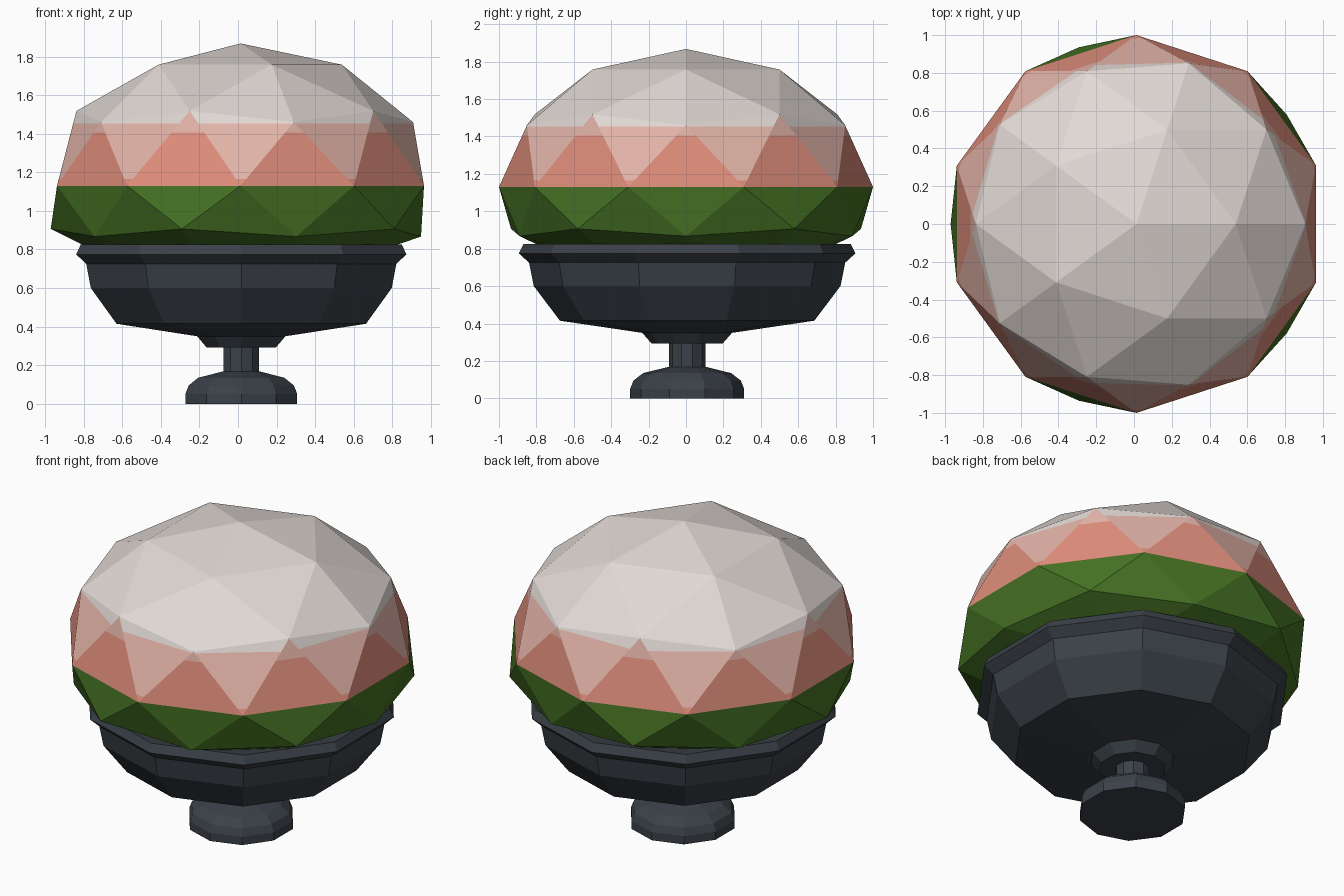
import bpy, bmesh, math

if "Cube" in bpy.data.objects:
    bpy.data.objects.remove(bpy.data.objects["Cube"])


def material(name, rgb):
    m = bpy.data.materials.new(name)
    m.diffuse_color = (*rgb, 1)
    m.use_nodes = True
    m.node_tree.nodes["Principled BSDF"].inputs["Base Color"].default_value = m.diffuse_color
    return m


STONE = material("dark slate", (0.043, 0.053, 0.065))
GREEN = material("leaf green", (0.060, 0.165, 0.017))
SALMON = material("salmon pink", (0.74, 0.27, 0.20))
BLUSH = material("pale blush", (0.76, 0.45, 0.39))
CREAM = material("warm white", (0.75, 0.69, 0.66))


def finish(bm, name, mats, location):
    bmesh.ops.recalc_face_normals(bm, faces=bm.faces)
    me = bpy.data.meshes.new(name)
    bm.to_mesh(me)
    bm.free()
    for m in mats:
        me.materials.append(m)
    ob = bpy.data.objects.new(name, me)
    ob.location = location
    bpy.context.collection.objects.link(ob)
    return ob


def lathe(name, profile, sides, location):
    """Turned solid with flat sides, one corner facing the front."""
    bm = bmesh.new()
    rings = []
    for r, z in profile:
        rings.append([bm.verts.new((r * math.cos(a), r * math.sin(a), z))
                      for a in (math.pi / 2 + i * math.tau / sides for i in range(sides))])
    for lo, hi in zip(rings, rings[1:]):
        for i in range(sides):
            j = (i + 1) % sides
            bm.faces.new((lo[i], lo[j], hi[j], hi[i]))
    bm.faces.new(rings[0])
    bm.faces.new(rings[-1])
    return finish(bm, name, [STONE], location)


# Ten-sided pedestal: foot, stem and bowl
AXIS = (0.017, 0.006, 0)
lathe("foot", [(0.305, 0), (0.305, 0.05), (0.287, 0.095), (0.235, 0.135), (0.10, 0.168)], 10, AXIS)
lathe("stem", [(0.097, 0.15), (0.097, 0.30)], 10, AXIS)
lathe("bowl", [(0.19, 0.293), (0.24, 0.35), (0.68, 0.415), (0.82, 0.60), (0.845, 0.725),
               (0.90, 0.775), (0.875, 0.825), (0.72, 0.80)], 10, AXIS)

# Faceted bud: squashed icosphere, the lower half flatter and wider
MID = 1.13
bm = bmesh.new()
bmesh.ops.create_icosphere(bm, subdivisions=2, radius=1)
for f in bm.faces:
    zs = [v.co.z for v in f.verts]
    on_equator = sum(abs(z) < 0.01 for z in zs)
    if min(zs) < -0.01:
        f.material_index = 0
    else:
        f.material_index = {2: 1, 1: 2}.get(on_equator, 3)
for v in bm.verts:
    if v.co.z < -0.01:
        v.co.x *= 1.1
        v.co.y *= 1.1
        v.co.z *= 0.5
    else:
        v.co.z *= 0.738
    v.co.z += MID


def cut_band(source, z, target, above):
    """Slice the faces of one colour at a height and recolour one side."""
    faces = [f for f in bm.faces if f.material_index == source]
    geom = set(faces)
    for f in faces:
        geom.update(f.edges)
        geom.update(f.verts)
    bmesh.ops.bisect_plane(bm, geom=list(geom), plane_co=(0, 0, z), plane_no=(0, 0, 1))
    for f in bm.faces:
        if f.material_index == source:
            if (f.calc_center_median().z > z) == above:
                f.material_index = target


# Petal colouring: pale band top, petal feet, petal tips
cut_band(2, 1.452, 3, True)
cut_band(2, 1.165, 4, False)
cut_band(1, 1.405, 2, True)
for f in bm.faces:
    if f.material_index == 4:
        f.material_index = 1
finish(bm, "bud", [GREEN, SALMON, BLUSH, CREAM], (0.013, 0, 0))
